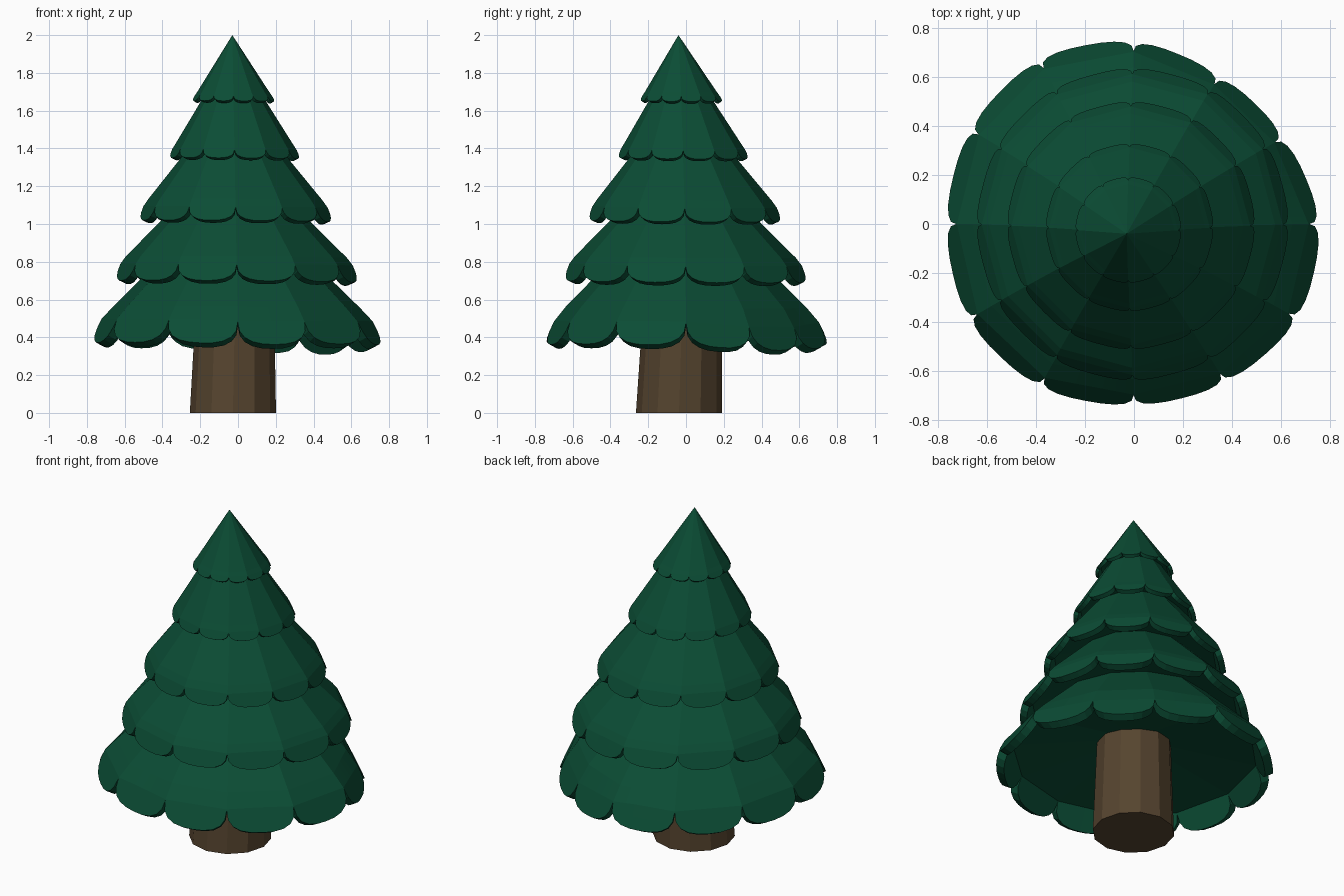
import bpy, bmesh, math

if "Cube" in bpy.data.objects:
    bpy.data.objects.remove(bpy.data.objects["Cube"])

LOBES, SEG = 12, 10
N = LOBES * SEG
# hand-cut unevenness of the lowest tier: notch radius factor every 30 degrees
UNEVEN = (1.0, 0.93, 0.92, 0.985, 1.025, 1.02, 1.01, 1.03, 1.015, 0.975, 0.985, 1.02)
EVEN = (1.0,) * LOBES


def material(name, rgb):
    m = bpy.data.materials.new(name)
    m.diffuse_color = (*rgb, 1)
    m.use_nodes = True
    m.node_tree.nodes["Principled BSDF"].inputs["Base Color"].default_value = m.diffuse_color
    return m


green = material("pine green", (0.0033, 0.073, 0.035))
brown = material("bark brown", (0.092, 0.058, 0.028))


def make_object(name, bm, mat):
    bmesh.ops.recalc_face_normals(bm, faces=bm.faces)
    me = bpy.data.meshes.new(name)
    bm.to_mesh(me)
    bm.free()
    me.materials.append(mat)
    ob = bpy.data.objects.new(name, me)
    bpy.context.collection.objects.link(ob)


def lean(x, y, z):
    # the whole crown leans a little to the front left
    k = (z - 0.4) / 1.6
    return (x - 0.03 * k, y - 0.04 * k * abs(k), z - 0.008 * (x + y))


def tier(name, apex, bend, notch, rim, thick, factors=EVEN):
    # twelve-sided cone ending in thick, rounded lobes, closed below by a shallow ceiling
    bm = bmesh.new()
    dr, dz = rim[0] - notch[0], rim[1] - notch[1]
    length = math.hypot(dr, dz)
    off_r, off_z = thick * dz / length, -thick * dr / length   # inward offset
    # rows from outer bend to rim, then back up the inside: (fraction, inside)
    plan = ((None, 0), (0, 0), (0.5, 0), (1, 0), (1, 1), (0.5, 1), (0, 1))
    rows = [[] for _ in plan]
    for i in range(N):
        lobe, j = divmod(i, SEG)
        a, b = (2 * math.pi * (lobe + d) / LOBES for d in (0, 1))
        t = 0.5 - 0.5 * math.cos(math.pi * j / SEG)
        fa, fb = factors[lobe], factors[(lobe + 1) % LOBES]
        cx = math.cos(a) * fa * (1 - t) + math.cos(b) * fb * t
        cy = math.sin(a) * fa * (1 - t) + math.sin(b) * fb * t
        sag = 0.35 * min(0, fa * (1 - t) + fb * t - 1)   # pulled-in lobes hang lower
        drop = max(0.05, (1 - abs(2 * t - 1) ** 2.5) ** 0.4)
        for row, (f, inside) in zip(rows, plan):
            if f is None:
                r, z = bend
            else:
                r = notch[0] + dr * f * drop + off_r * inside
                z = notch[1] + dz * f * drop + off_z * inside + sag
            row.append(bm.verts.new(lean(cx * r, cy * r, z)))
    top = bm.verts.new(lean(0, 0, apex))
    r_in = notch[0] + off_r
    ceiling = bm.verts.new(lean(0, 0, notch[1] + off_z + 0.16 * r_in))
    for i in range(N):
        k = (i + 1) % N
        bm.faces.new((top, rows[0][i], rows[0][k]))
        for up, low in zip(rows, rows[1:]):
            bm.faces.new((up[i], low[i], low[k], up[k]))
        bm.faces.new((rows[-1][i], ceiling, rows[-1][k]))
    make_object(name, bm, green)


# branch tiers, bottom to top: apex height, then (radius, z) of bend, notch and rim
tier("branch_tier_1", 1.20, (0.65, 0.56), (0.715, 0.49), (0.78, 0.365), 0.05, UNEVEN)
tier("branch_tier_2", 1.41, (0.585, 0.825), (0.615, 0.785), (0.655, 0.695), 0.042)
tier("branch_tier_3", 1.70, (0.46, 1.13), (0.488, 1.09), (0.52, 1.015), 0.035)
tier("branch_tier_4", 1.93, (0.31, 1.425), (0.329, 1.395), (0.352, 1.347), 0.027)
tier("branch_tier_5", 2.00, (0.19, 1.70), (0.204, 1.68), (0.223, 1.65), 0.02)

# trunk
bm = bmesh.new()
rings = []
for cx, cy, z, r in ((-0.027, -0.037, 0, 0.228), (-0.01, -0.01, 0.85, 0.197)):
    rings.append([bm.verts.new((cx + r * math.cos(math.pi * k / 6),
                                cy + r * math.sin(math.pi * k / 6), z))
                  for k in range(12)])
for k in range(12):
    m = (k + 1) % 12
    bm.faces.new((rings[0][k], rings[0][m], rings[1][m], rings[1][k]))
for ring in rings:
    bm.faces.new(ring)
make_object("trunk", bm, brown)
